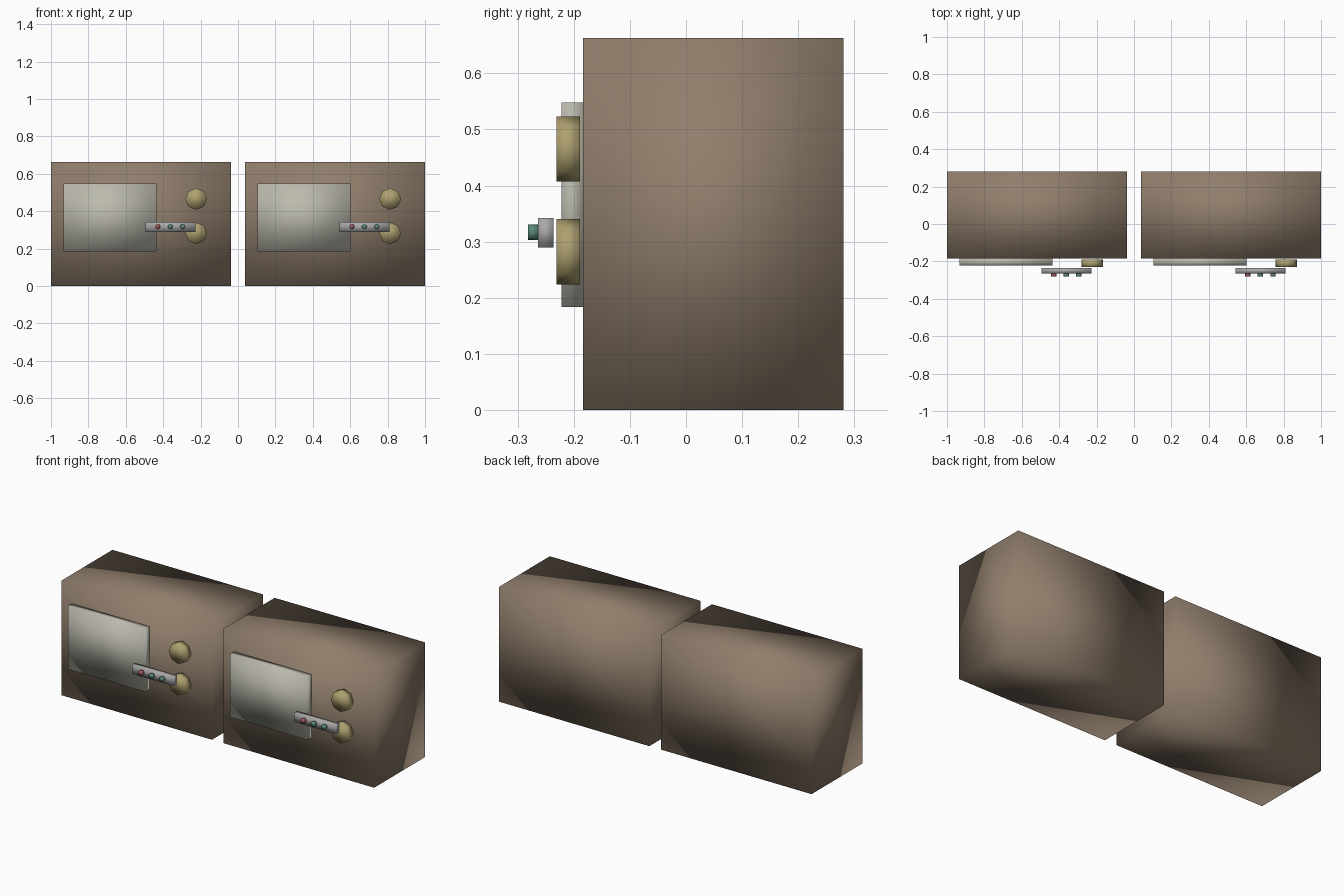
import bpy, math

if "Cube" in bpy.data.objects:
    bpy.data.objects.remove(bpy.data.objects["Cube"])


def material(name, rgb):
    m = bpy.data.materials.new(name)
    m.diffuse_color = (*rgb, 1)
    m.use_nodes = True
    m.node_tree.nodes["Principled BSDF"].inputs["Base Color"].default_value = m.diffuse_color
    return m


WOOD = material("brown_casing", (0.28, 0.21, 0.15))
GLASS = material("pale_screen", (0.50, 0.49, 0.42))
BRASS = material("brass", (0.42, 0.35, 0.16))
METAL = material("grey_metal", (0.40, 0.39, 0.39))
RED = material("red_button", (0.35, 0.10, 0.10))
GREEN = material("green_button", (0.10, 0.25, 0.20))


def finish(name, mat):
    ob = bpy.context.object
    ob.name = name
    ob.data.materials.append(mat)
    ob.data.shade_smooth()
    return ob


def box(name, x, y, z, mat):
    """Box given as (min, max) along each axis."""
    bpy.ops.mesh.primitive_cube_add(size=1, location=[(a + b) / 2 for a, b in (x, y, z)])
    bpy.context.object.scale = [b - a for a, b in (x, y, z)]
    bpy.ops.object.transform_apply(location=False, rotation=False, scale=True)
    return finish(name, mat)


def disc(name, x, z, y, radius, sides, mat):
    """Cylinder facing the front, spanning the y range."""
    bpy.ops.mesh.primitive_cylinder_add(
        vertices=sides, radius=radius, depth=y[1] - y[0],
        location=(x, sum(y) / 2, z), rotation=(math.pi / 2, 0, 0))
    return finish(name, mat)


# Two identical sets side by side
for side, dx in (("left", 0), ("right", 1.0375)):
    box(side + "_casing", (-1 + dx, -0.0375 + dx), (-0.184, 0.281), (0, 0.663), WOOD)
    box(side + "_screen", (-0.932 + dx, -0.437 + dx), (-0.222, -0.184), (0.184, 0.548), GLASS)

    # Tuning knobs
    for label, z in (("upper", 0.465), ("lower", 0.282)):
        disc(f"{side}_{label}_knob", -0.224 + dx, z, (-0.231, -0.189), 0.058, 8, BRASS)

    # Control bar with three buttons
    box(side + "_control_bar", (-0.494 + dx, -0.227 + dx), (-0.264, -0.236), (0.290, 0.342), METAL)
    for i, mat in enumerate((RED, GREEN, GREEN)):
        disc(f"{side}_button_{i + 1}", -0.429 + 0.067 * i + dx, 0.317,
             (-0.282, -0.264), 0.014, 8, mat)
